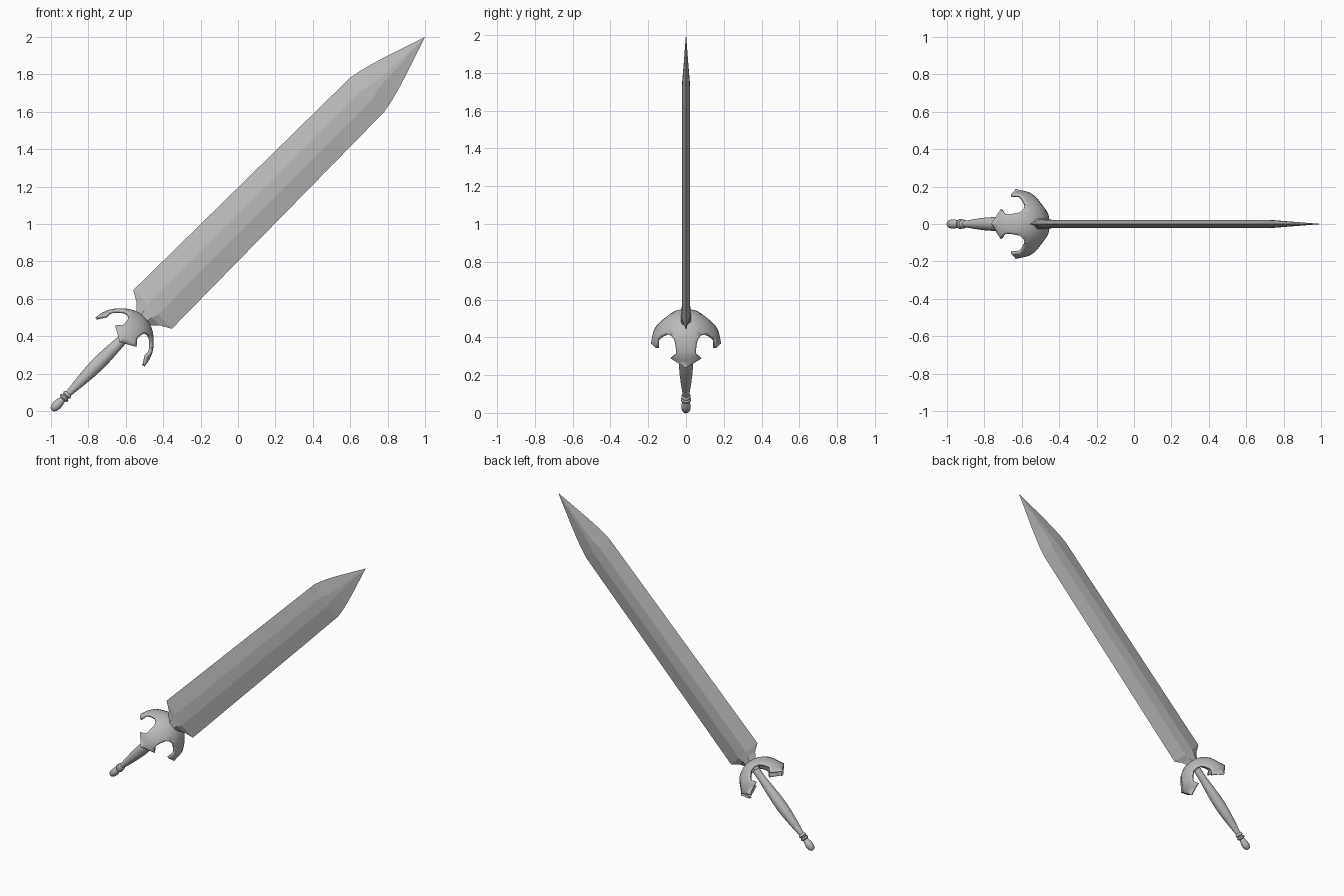
import bpy, bmesh, math
from mathutils import Matrix, Vector

if "Cube" in bpy.data.objects:
    bpy.data.objects.remove(bpy.data.objects["Cube"])

# Sword is modelled along local z, then laid on the diagonal
s = math.sqrt(0.5)
LAY = Matrix(((-s, 0, s, -1), (0, -1, 0, 0), (s, 0, s, 0), (0, 0, 0, 1)))

steel = bpy.data.materials.new("grey steel")
steel.diffuse_color = (0.5, 0.5, 0.5, 1)
steel.use_nodes = True
steel.node_tree.nodes["Principled BSDF"].inputs["Base Color"].default_value = steel.diffuse_color


def finish(bm, name, smooth=None, solid=0):
    bmesh.ops.remove_doubles(bm, verts=bm.verts, dist=0.0004)
    bmesh.ops.recalc_face_normals(bm, faces=bm.faces)
    bmesh.ops.transform(bm, matrix=LAY, verts=bm.verts)
    me = bpy.data.meshes.new(name)
    bm.to_mesh(me)
    bm.free()
    me.materials.append(steel)
    ob = bpy.data.objects.new(name, me)
    bpy.context.collection.objects.link(ob)
    if solid:
        m = ob.modifiers.new("thickness", 'SOLIDIFY')
        m.thickness = solid
        m.offset = -1
    bpy.ops.object.select_all(action='DESELECT')
    ob.select_set(True)
    bpy.context.view_layer.objects.active = ob
    if smooth:
        bpy.ops.object.shade_smooth_by_angle(angle=math.radians(smooth))
    return ob


def loft(bm, rings, cyclic=True):
    vs = [[bm.verts.new(p) for p in r] for r in rings]
    n = len(rings[0])
    for a, b in zip(vs, vs[1:]):
        for i in range(n if cyclic else n - 1):
            j = (i + 1) % n
            bm.faces.new((a[i], a[j], b[j], b[i]))
    return vs


# Blade: six-sided section (height, half width, half thickness, flat band)
bm = bmesh.new()
rings = []
for u, w, t, f in [(0.64, 0.036, 0.030, 0.020), (0.695, 0.050, 0.028, 0.022),
                   (0.735, 0.088, 0.024, 0.028), (0.768, 0.146, 0.022, 0.040),
                   (2.39, 0.129, 0.022, 0.036), (2.45, 0.118, 0.0205, 0.022),
                   (2.52, 0.100, 0.017, 0.014), (2.60, 0.076, 0.0125, 0.010),
                   (2.828, 0.0006, 0.0005, 0.0003)]:
    rings.append([(w, 0, u), (f, t, u), (-f, t, u), (-w, 0, u), (-f, -t, u), (f, -t, u)])
vs = loft(bm, rings)
bm.faces.new(vs[0])
bm.faces.new(vs[-1])
finish(bm, "blade")

# Grip with collar and pommel: one turned profile (radius, height)
bm = bmesh.new()
prof = [(0.0002, 0.006), (0.013, 0.010), (0.021, 0.021), (0.025, 0.042), (0.024, 0.062),
        (0.018, 0.082), (0.017, 0.089), (0.026, 0.095), (0.027, 0.104), (0.020, 0.110),
        (0.020, 0.114), (0.025, 0.119), (0.024, 0.127), (0.018, 0.133), (0.019, 0.150),
        (0.027, 0.215), (0.034, 0.29), (0.037, 0.35), (0.036, 0.41), (0.031, 0.49),
        (0.025, 0.57), (0.024, 0.69)]
N = 24
vs = loft(bm, [[(r * math.cos(2 * math.pi * i / N), r * math.sin(2 * math.pi * i / N), u)
                for i in range(N)] for r, u in prof])
bm.faces.new(vs[-1])
finish(bm, "grip", smooth=40)

# Guard: dome split into four drooping arms with flared pointed ends
# (radius, height, half width; None = full quarter of the dome)
rows = [(0.002, 0.708, None), (0.035, 0.706, None), (0.065, 0.696, None),
        (0.092, 0.680, None), (0.115, 0.662, None), (0.122, 0.655, 0.066),
        (0.142, 0.634, 0.057), (0.160, 0.609, 0.053), (0.166, 0.597, 0.055),
        (0.178, 0.566, 0.085), (0.186, 0.522, 0.002)]
bm = bmesh.new()
C = 8
for k in range(4):
    base = k * math.pi / 2
    grid = []
    for r, u, w in rows:
        half = math.pi / 4 if w is None else w / r
        grid.append([(r * math.cos(base + half * (2 * i / C - 1)),
                      r * math.sin(base + half * (2 * i / C - 1)), u)
                     for i in range(C + 1)])
    loft(bm, grid, cyclic=False)
bmesh.ops.recalc_face_normals(bm, faces=bm.faces)
# the shell must face away from the grip so it thickens inward
if sum(f.normal.z * f.calc_area() for f in bm.faces) < 0:
    bmesh.ops.reverse_faces(bm, faces=bm.faces)
finish(bm, "guard", smooth=40, solid=0.016)
